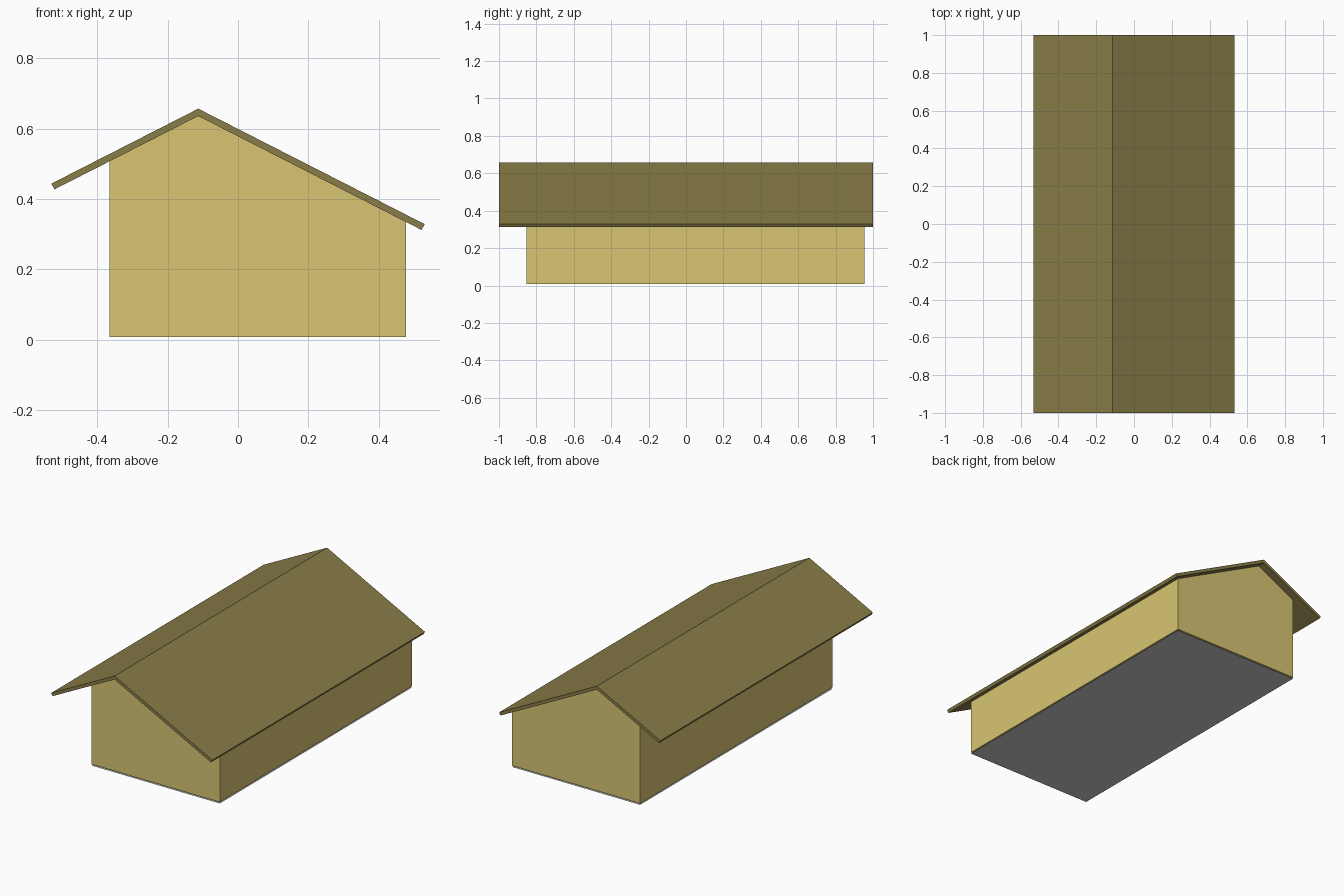
import bpy

if "Cube" in bpy.data.objects:
    bpy.data.objects.remove(bpy.data.objects["Cube"])


def material(name, color):
    m = bpy.data.materials.new(name)
    m.diffuse_color = (*color, 1)
    m.use_nodes = True
    m.node_tree.nodes["Principled BSDF"].inputs["Base Color"].default_value = m.diffuse_color
    return m


def extrude_profile(name, profile, y0, y1, mat):
    """Closed prism from an (x, z) outline, counter-clockwise seen from the front."""
    n = len(profile)
    verts = [(x, y, z) for y in (y0, y1) for x, z in profile]
    faces = [list(range(n)), list(range(2 * n - 1, n - 1, -1))]
    for i in range(n):
        j = (i + 1) % n
        faces.append([j, i, i + n, j + n])
    mesh = bpy.data.meshes.new(name)
    mesh.from_pydata(verts, [], faces)
    if mat:
        mesh.materials.append(mat)
    obj = bpy.data.objects.new(name, mesh)
    bpy.context.collection.objects.link(obj)
    return obj


wall_mat = material("wall_yellow", (0.69, 0.56, 0.17))
roof_mat = material("roof_olive", (0.25, 0.205, 0.065))

LEFT, RIGHT, RIDGE = -0.366, 0.478, -0.113
FRONT, BACK, BASE = -0.854, 0.954, 0.008
SLOPE, UNDER, TOP = 0.51, 0.636, 0.657


def roof_z(x, ridge_z):
    return ridge_z - SLOPE * abs(x - RIDGE)


# Walls: gabled block that meets the underside of the roof
extrude_profile("walls", [
    (LEFT, BASE), (RIGHT, BASE), (RIGHT, roof_z(RIGHT, UNDER)),
    (RIDGE, UNDER), (LEFT, roof_z(LEFT, UNDER))], FRONT, BACK, wall_mat)

# Roof: bent slab with an off-centre ridge and square-cut eaves
extrude_profile("roof", [
    (-0.531, roof_z(-0.531, TOP)), (-0.522, roof_z(-0.522, UNDER)),
    (RIDGE, UNDER), (0.522, roof_z(0.522, UNDER)),
    (0.531, roof_z(0.531, TOP)), (RIDGE, TOP)], -1, 1, roof_mat)

# Floor: plain grey sheet under the walls
bpy.ops.mesh.primitive_plane_add(size=1, location=((LEFT + RIGHT) / 2, (FRONT + BACK) / 2, 0))
floor = bpy.context.object
floor.name = "floor"
floor.scale = (RIGHT - LEFT, BACK - FRONT, 1)
